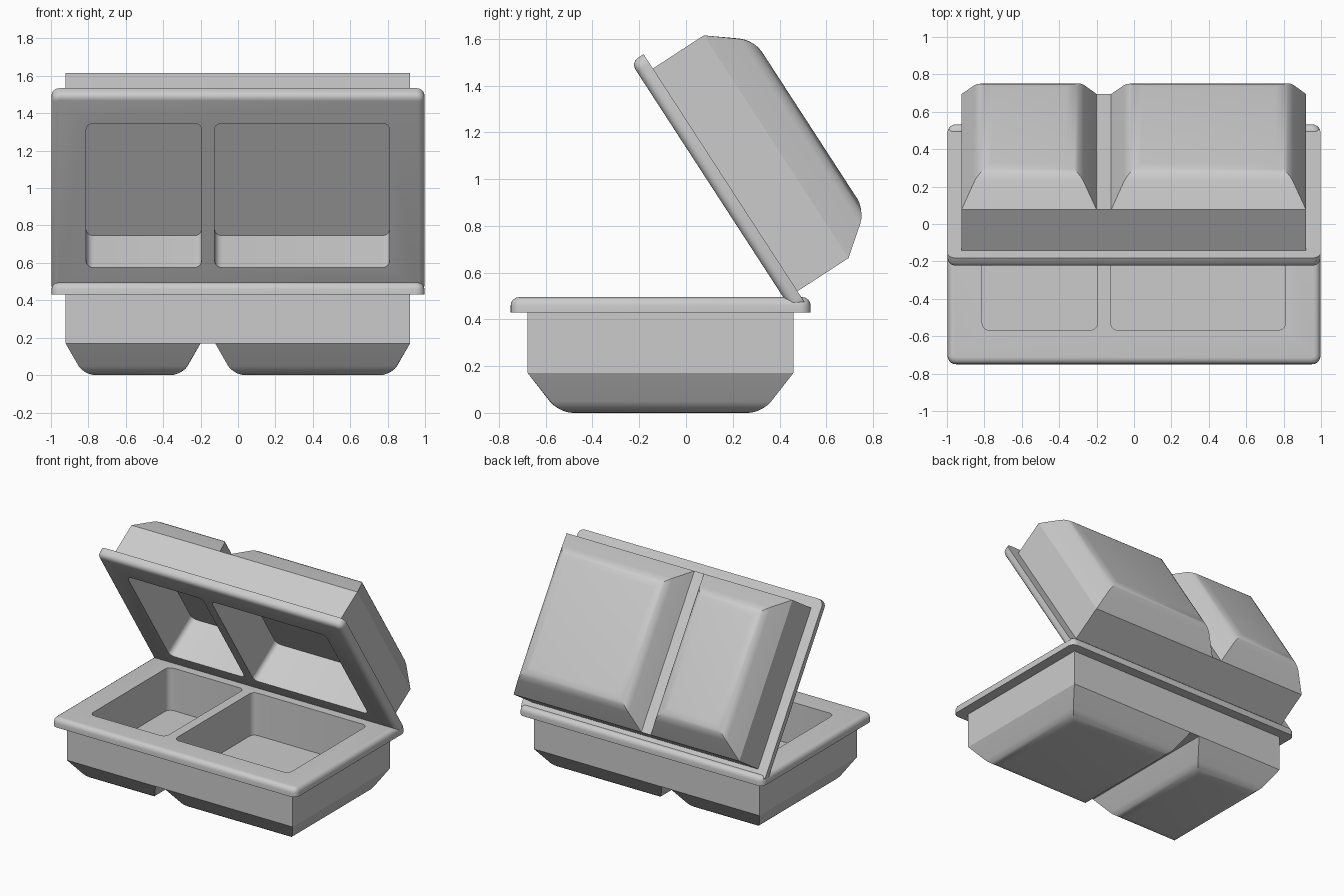
import bpy, bmesh, math
from mathutils import Matrix, Vector

if "Cube" in bpy.data.objects:
    bpy.data.objects.remove(bpy.data.objects["Cube"])

TOP = 0.495          # rim surface of the tray
Y0, Y1 = -0.677, 0.459   # tub depth range


def to_object(name, bm):
    bmesh.ops.recalc_face_normals(bm, faces=bm.faces[:])
    me = bpy.data.meshes.new(name)
    bm.to_mesh(me)
    bm.free()
    ob = bpy.data.objects.new(name, me)
    bpy.context.collection.objects.link(ob)
    return ob


def box(bm, lo, hi):
    lo, hi = Vector(lo), Vector(hi)
    size = hi - lo
    m = Matrix.Translation((lo + hi) / 2) @ Matrix.Diagonal((*size, 1))
    bmesh.ops.create_cube(bm, size=1, matrix=m)


def bevel(bm, edges, r, seg):
    bmesh.ops.bevel(bm, geom=edges, offset=r, segments=seg, profile=0.5, affect='EDGES')


def is_vertical(e):
    d = e.verts[0].co - e.verts[1].co
    return abs(d.z) > 1e-4 and abs(d.x) + abs(d.y) < 1e-4


def boolean(ob, other, op):
    mod = ob.modifiers.new("bool", 'BOOLEAN')
    mod.operation, mod.object, mod.solver = op, other, 'EXACT'
    dg = bpy.context.evaluated_depsgraph_get()
    me = bpy.data.meshes.new_from_object(ob.evaluated_get(dg))
    ob.modifiers.clear()
    ob.data = me
    bpy.data.objects.remove(other)


# rim plate with rounded corners and rounded upper edge
bm = bmesh.new()
box(bm, (-0.997, -0.75, 0.43), (0.997, 0.533, TOP))
bevel(bm, [e for e in bm.edges if is_vertical(e)], 0.045, 5)
bevel(bm, [e for e in bm.edges if all(v.co.z > TOP - 1e-4 for v in e.verts)], 0.035, 4)
tray = to_object("base_tray", bm)

# tub: straight walls, then two tapered feet pulled out of its underside
bm = bmesh.new()
xs = [-0.922, -0.2, -0.122, 0.92]
rows = {(y, z): [bm.verts.new((x, y, z)) for x in xs] for y in (Y0, Y1) for z in (0.17, 0.46)}
corners = [(Y0, 0.17), (Y1, 0.17), (Y1, 0.46), (Y0, 0.46)]
for a, b in zip(corners, corners[1:] + corners[:1]):
    for i in range(3):
        bm.faces.new((rows[a][i], rows[a][i + 1], rows[b][i + 1], rows[b][i]))
for i in (0, 3):
    bm.faces.new([rows[c][i] for c in corners])
bmesh.ops.recalc_face_normals(bm, faces=bm.faces[:])
under = [f for f in bm.faces if all(v.co.z < 0.2 for v in f.verts)]
for f in under:
    c = f.calc_center_median()
    if -0.2 < c.x < -0.12:
        continue
    new = bmesh.ops.extrude_discrete_faces(bm, faces=[f])['faces'][0]
    for v in new.verts:
        v.co.x += math.copysign(0.1, c.x - v.co.x)
        v.co.y += math.copysign(0.133, c.y - v.co.y)
        v.co.z = 0
bmesh.ops.remove_doubles(bm, verts=bm.verts[:], dist=1e-5)
bevel(bm, [e for e in bm.edges if all(v.co.z < 1e-4 for v in e.verts)], 0.06, 5)
boolean(tray, to_object("tub", bm), 'UNION')

# two straight-walled compartments
for x0, x1 in ((-0.812, -0.195), (-0.125, 0.81)):
    bm = bmesh.new()
    box(bm, (x0, -0.568, 0.182), (x1, 0.352, 0.7))
    bevel(bm, [e for e in bm.edges if is_vertical(e)], 0.04, 5)
    boolean(tray, to_object("pocket", bm), 'DIFFERENCE')

# lid: the same tray turned upside down and swung open
lid_mesh = tray.data.copy()
flip = Matrix.Diagonal((1, 1, -1, 1)) @ Matrix.Translation((0, 0.75, -TOP))
swing = Matrix.Translation((0, -0.236, 1.499)) @ Matrix.Rotation(math.radians(-57), 4, 'X')
lid_mesh.transform(swing @ flip)
lid_mesh.flip_normals()
lid = bpy.data.objects.new("open_lid", lid_mesh)
bpy.context.collection.objects.link(lid)

# smooth the rounded edges only
for ob in (tray, lid):
    ob.select_set(True)
bpy.context.view_layer.objects.active = tray
bpy.ops.object.shade_smooth_by_angle(angle=math.radians(28))
